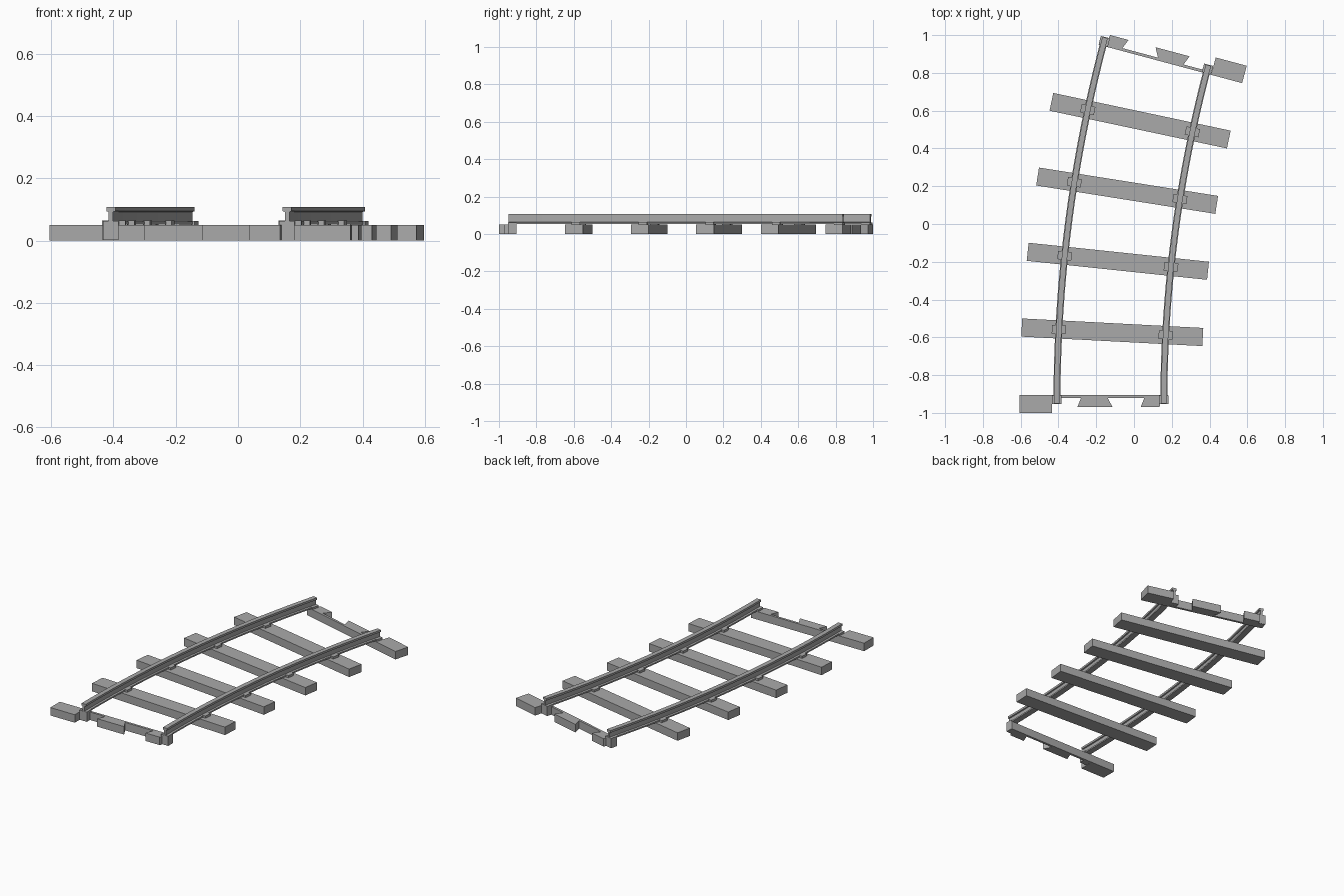
import bpy
import bmesh
from math import radians
from mathutils import Matrix, Vector

cube = bpy.data.objects.get("Cube")
if cube:
    bpy.data.objects.remove(cube, do_unlink=True)

RADIUS = 7.2          # curve of the track's centre line
HALF_GAUGE = 0.283
SWEEP = 15            # degrees turned from front to back
PIVOT = Vector((RADIUS - 0.125, -0.95, 0))
TIE_TOP = 0.05

grey = bpy.data.materials.new("plain grey")
grey.use_nodes = True
colour = (0.4, 0.4, 0.4, 1)
grey.diffuse_color = colour
grey.node_tree.nodes["Principled BSDF"].inputs["Base Color"].default_value = colour


def along(degrees):
    """Frame on the track centre line: x across, y along, z up."""
    return (Matrix.Translation(PIVOT) @ Matrix.Rotation(-radians(degrees), 4, "Z")
            @ Matrix.Translation((-RADIUS, 0, 0)))


def finish(name, bm, frame=None):
    bmesh.ops.recalc_face_normals(bm, faces=bm.faces[:])
    mesh = bpy.data.meshes.new(name)
    bm.to_mesh(mesh)
    bm.free()
    mesh.materials.append(grey)
    obj = bpy.data.objects.new(name, mesh)
    if frame:
        obj.matrix_world = frame
    bpy.context.collection.objects.link(obj)
    return obj


def add_prism(bm, outline, low, high):
    base = bm.faces.new([bm.verts.new((x, y, low)) for x, y in outline])
    grown = bmesh.ops.extrude_face_region(bm, geom=[base], use_keep_orig=True)
    moved = [v for v in grown["geom"] if isinstance(v, bmesh.types.BMVert)]
    bmesh.ops.translate(bm, verts=moved, vec=(0, 0, high - low))


def add_box(bm, x0, x1, y0, y1, low, high):
    add_prism(bm, [(x0, y0), (x1, y0), (x1, y1), (x0, y1)], low, high)


# Rails: an I-shaped section swept around the curve
half = [(0.0185, 0.052), (0.0185, 0.061), (0.007, 0.063),
        (0.007, 0.092), (0.0145, 0.094), (0.0145, 0.107)]
section = half + [(-x, z) for x, z in reversed(half)]


def rail(name, offset, steps=20):
    bm = bmesh.new()
    rings = []
    for i in range(steps + 1):
        frame = along(SWEEP * i / steps)
        rings.append([bm.verts.new(frame @ Vector((offset + x, 0, z))) for x, z in section])
    for a, b in zip(rings, rings[1:]):
        for j in range(len(a)):
            k = (j + 1) % len(a)
            bm.faces.new((a[j], a[k], b[k], b[j]))
    bm.faces.new(rings[0])
    bm.faces.new(rings[-1])
    finish(name, bm)


rail("right_rail", -HALF_GAUGE)
rail("left_rail", HALF_GAUGE)

# Middle sleepers with a pair of clips holding each rail
for n in range(1, 5):
    frame = along(3 * n)
    bm = bmesh.new()
    add_box(bm, -0.48, 0.48, -0.048, 0.048, 0, TIE_TOP)
    finish(f"sleeper_{n}", bm, frame)
    bm = bmesh.new()
    for centre in (-HALF_GAUGE, HALF_GAUGE):
        for side in (-1, 1):
            inner, outer = sorted((centre + side * 0.015, centre + side * 0.037))
            add_box(bm, inner, outer, -0.022, 0.022, TIE_TOP - 0.002, 0.064)
    finish(f"rail_clips_{n}", bm, frame)

# End sleepers: a full block on one side, a thin bar with dovetail tabs on the other
end_outline = [(-0.48, 0.045), (-0.48, -0.05), (-0.31, -0.05), (-0.31, 0.03),
               (-0.155, 0.03), (-0.175, -0.02), (0.012, -0.02), (-0.015, 0.03),
               (0.18, 0.03), (0.16, -0.02), (0.26, -0.02), (0.265, 0),
               (0.305, 0), (0.305, 0.045)]
ends = {"front": along(0), "back": along(SWEEP) @ Matrix.Rotation(radians(180), 4, "Z")}
for end, frame in ends.items():
    bm = bmesh.new()
    add_prism(bm, end_outline, 0, TIE_TOP)
    finish(f"{end}_end_sleeper", bm, frame)
    # Supports under the rail ends
    bm = bmesh.new()
    for centre in (-HALF_GAUGE, HALF_GAUGE):
        add_box(bm, centre - 0.026, centre + 0.024, -0.003, 0.043, 0.001, 0.062)
    finish(f"{end}_rail_supports", bm, frame)
